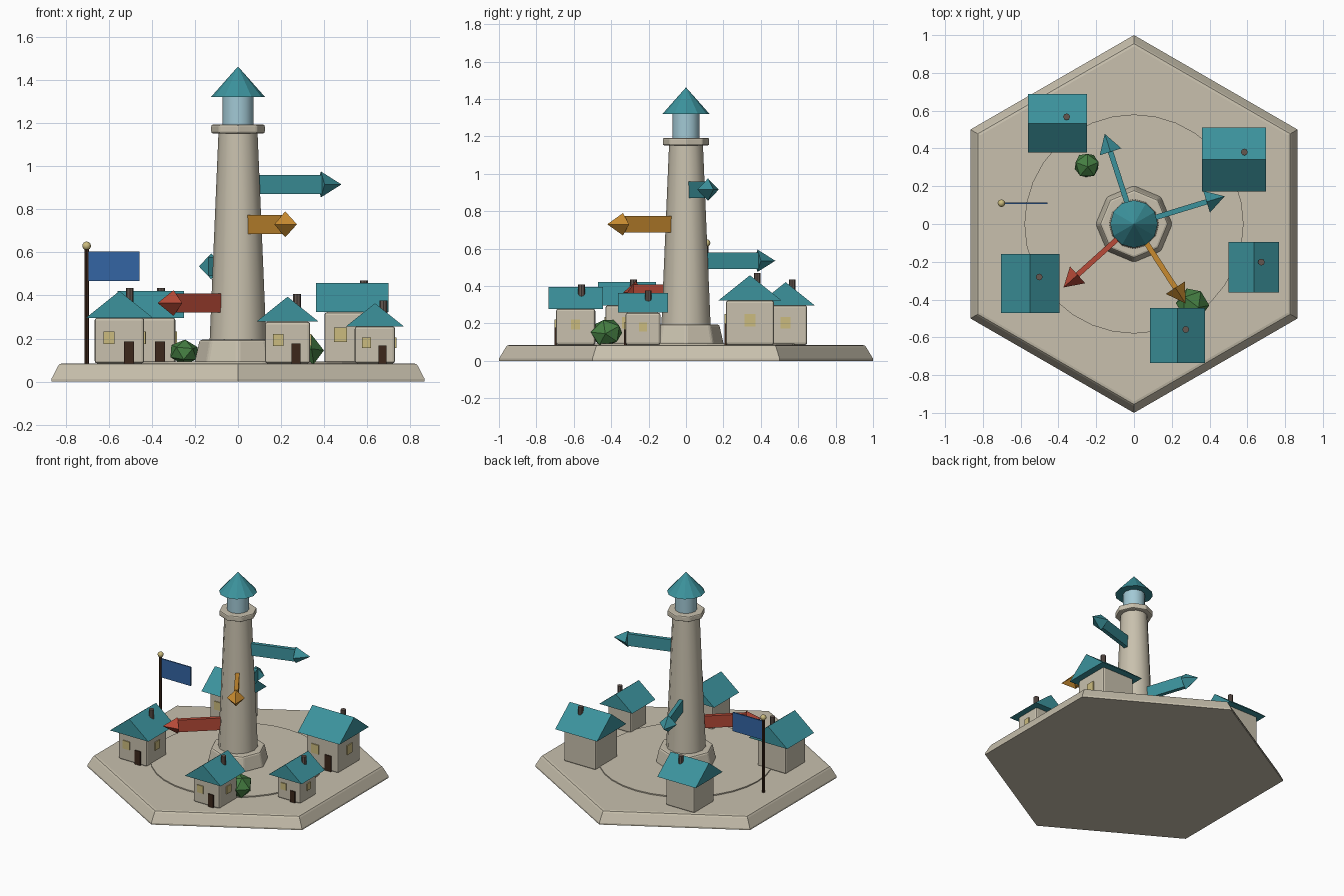
import bpy
import bmesh
from math import radians, cos, sin, pi
from mathutils import Matrix, Vector

old = bpy.data.objects.get("Cube")
if old:
    bpy.data.objects.remove(old, do_unlink=True)


def material(name, rgb):
    m = bpy.data.materials.new(name)
    m.use_nodes = True
    m.diffuse_color = (*rgb, 1)
    m.node_tree.nodes["Principled BSDF"].inputs["Base Color"].default_value = (*rgb, 1)
    return m


stone = material("warm_stone", (.58, .53, .42))
teal = material("teal_tile", (.045, .29, .335))
blue = material("flag_blue", (.034, .13, .37))
glass = material("lantern_glass", (.36, .58, .66))
red = material("sign_red", (.48, .07, .04))
amber = material("sign_amber", (.58, .26, .03))
pale = material("pale_yellow", (.60, .50, .21))
wood = material("dark_wood", (.045, .02, .011))
brick = material("chimney_brown", (.13, .095, .08))
green = material("leaf_green", (.06, .21, .055))

GROUND = .085


def finish(name, bm, mat, bevel=0, smooth=False):
    bmesh.ops.recalc_face_normals(bm, faces=bm.faces)
    mesh = bpy.data.meshes.new(name)
    bm.to_mesh(mesh)
    bm.free()
    mesh.materials.append(mat)
    ob = bpy.data.objects.new(name, mesh)
    bpy.context.collection.objects.link(ob)
    if bevel:
        mod = ob.modifiers.new("soft_edges", "BEVEL")
        mod.width = bevel
        mod.segments = 2
        mod.limit_method = "ANGLE"
    if smooth:
        bpy.ops.object.select_all(action="DESELECT")
        ob.select_set(True)
        bpy.context.view_layer.objects.active = ob
        bpy.ops.object.shade_smooth_by_angle(angle=radians(35))
    return ob


def box(name, center, size, mat, bevel=0, turn=None):
    bm = bmesh.new()
    bmesh.ops.create_cube(bm, size=1, matrix=Matrix.Diagonal((*size, 1)))
    bm.transform((turn or Matrix()) @ Matrix.Translation(center))
    return finish(name, bm, mat, bevel)


def drum(name, x, y, z0, z1, r0, r1, sides, mat, bevel=0, turn=None, smooth=False):
    bm = bmesh.new()
    bmesh.ops.create_cone(bm, cap_ends=True, segments=sides, radius1=r0, radius2=r1,
                          depth=z1 - z0)
    bm.transform((turn or Matrix()) @ Matrix.Translation((x, y, (z0 + z1) / 2)))
    return finish(name, bm, mat, bevel, smooth)


# Hexagonal island with a sloped rim and softened upper edge
bm = bmesh.new()
rings = []
for z, r in ((0, 1), (.012, 1), (.072, .964), (.082, .955), (GROUND, .94)):
    rings.append([bm.verts.new((r * sin(i * pi / 3), r * cos(i * pi / 3), z))
                  for i in range(6)])
for a, b in zip(rings, rings[1:]):
    for i in range(6):
        j = (i + 1) % 6
        bm.faces.new((a[i], a[j], b[j], b[i]))
bm.faces.new(rings[0])
bm.faces.new(rings[-1])
finish("island_base", bm, stone)
drum("plaza", 0, 0, GROUND - .01, GROUND + .008, .58, .58, 32, stone)

# Lighthouse
drum("tower_footing", 0, 0, GROUND, .195, .205, .18, 8, stone, .012)
drum("tower", 0, 0, .18, 1.17, .132, .09, 12, stone, smooth=True)
drum("gallery", 0, 0, 1.152, 1.192, .126, .126, 8, stone, .008)
drum("lantern_room", 0, 0, 1.19, 1.325, .073, .073, 12, glass, smooth=True)
drum("lantern_roof", 0, 0, 1.32, 1.462, .126, 0, 12, teal)

# Arrow signs around the tower: name, height, heading, colour
for label, z, heading, mat in (("upper", .915, 17, teal), ("middle", .73, -57, amber),
                               ("low", .535, 108, teal), ("bottom", .365, 222, red)):
    turn = Matrix.Translation((0, 0, z)) @ Matrix.Rotation(radians(heading), 4, "Z")
    box(label + "_sign_board", (.24, 0, 0), (.33, .028, .088), mat, turn=turn)
    drum(label + "_sign_point", 0, 0, .402, .502, .06, 0, 4, mat,
         turn=turn @ Matrix.Rotation(pi / 2, 4, "Y"))


def house(name, x, y, width, along_x):
    wall = width * .92
    half = width / 2
    eave = GROUND + wall
    box(name + "_walls", (x, y, GROUND + wall / 2), (width, width, wall), stone, .012)

    # Gabled roof prism with overhang
    reach = half + .04
    rise = reach * .8
    bm = bmesh.new()
    ends = []
    for s in (-reach, reach):
        pts = [(-reach, s, 0), (reach, s, 0), (0, s, rise)]
        ends.append([bm.verts.new(p) for p in pts])
    bm.faces.new(ends[0])
    bm.faces.new(ends[1])
    for i in range(3):
        j = (i + 1) % 3
        bm.faces.new((ends[0][i], ends[0][j], ends[1][j], ends[1][i]))
    spin = Matrix.Rotation(pi / 2 if along_x else 0, 4, "Z")
    bm.transform(Matrix.Translation((x, y, eave)) @ spin)
    finish(name + "_roof", bm, teal)

    # Chimney, door and windows
    drum(name + "_chimney", x + .21 * width, y + .15 * width, eave + rise * .4,
         eave + rise + .013, .018, .018, 8, brick)
    front = y - half
    tall = wall * .48
    pane = width * .23
    sill = GROUND + wall * .56
    box(name + "_door", (x + .19 * width, front, GROUND + tall / 2),
        (width * .2, .014, tall), wood)
    box(name + "_front_window", (x - .21 * width, front, sill),
        (pane, .014, pane * 1.12), pale)
    box(name + "_side_window", (x + half, y, sill), (.014, pane, pane * 1.12), pale)


for name, x, y, width, along_x in (("back_right_house", -.405, .533, .23, True),
                                   ("back_left_house", .53, .342, .258, True),
                                   ("left_house", .635, -.23, .187, False),
                                   ("front_house", .23, -.59, .21, False),
                                   ("right_house", -.55, -.315, .23, False)):
    house(name, x, y, width, along_x)

# Faceted bushes
for name, x, y, r, spin in (("back_bush", -.25, .31, .072, 20),
                            ("front_bush", .31, -.425, .092, 75)):
    bm = bmesh.new()
    bmesh.ops.create_icosphere(bm, subdivisions=1, radius=r)
    bm.transform(Matrix.Translation((x, y, GROUND + r * .72)) @
                 Matrix.Rotation(radians(spin), 4, Vector((.4, .2, 1))) @
                 Matrix.Diagonal((1, 1, .82, 1)))
    finish(name, bm, green)

# Flagpole
px, py = -.702, .11
drum("flagpole", px, py, GROUND, .62, .011, .011, 8, wood, smooth=True)
bm = bmesh.new()
bmesh.ops.create_uvsphere(bm, u_segments=12, v_segments=8, radius=.02)
bm.transform(Matrix.Translation((px, py, .63)))
finish("flagpole_ball", bm, pale, smooth=True)
box("flag", (px + .127, py, .535), (.235, .009, .137), blue)
